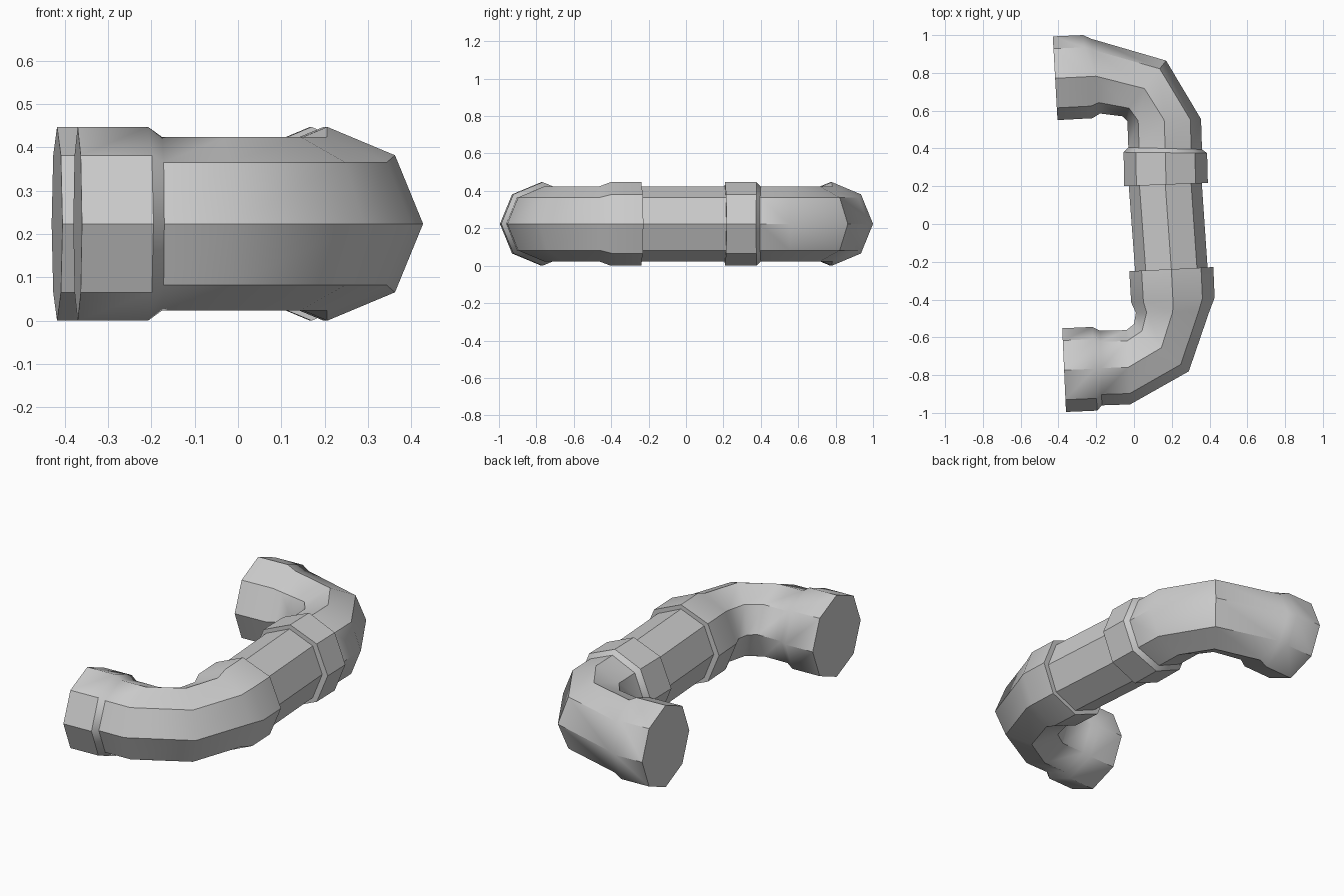
import bpy, bmesh, math
from mathutils import Vector

if "Cube" in bpy.data.objects:
    bpy.data.objects.remove(bpy.data.objects["Cube"])

CZ = 0.2235          # height of the pipe axis
R, RC = 0.2, 0.2235  # pipe and collar radius


def loft(name, rings):
    """Octagonal tube; each ring is (inner x, inner y, outer x, outer y, z radius)."""
    bm = bmesh.new()
    loops = []
    for ix, iy, ox, oy, rz in rings:
        mid = Vector(((ix + ox) / 2, (iy + oy) / 2, CZ))
        half = Vector(((ox - ix) / 2, (oy - iy) / 2, 0))
        loops.append([bm.verts.new(mid + half * math.cos(i * math.pi / 4)
                                   + Vector((0, 0, rz * math.sin(i * math.pi / 4))))
                      for i in range(8)])
    for a, b in zip(loops, loops[1:]):
        for i in range(8):
            j = (i + 1) % 8
            bm.faces.new((a[i], a[j], b[j], b[i]))
    bm.faces.new(loops[0])
    bm.faces.new(loops[-1])
    bmesh.ops.recalc_face_normals(bm, faces=bm.faces)
    mesh = bpy.data.meshes.new(name)
    bm.to_mesh(mesh)
    bm.free()
    obj = bpy.data.objects.new(name, mesh)
    bpy.context.collection.objects.link(obj)
    bpy.ops.object.select_all(action='DESELECT')
    obj.select_set(True)
    bpy.context.view_layer.objects.active = obj
    bpy.ops.object.shade_smooth_by_angle(angle=math.radians(40))
    return obj


# Rear elbow: end collar, bend, collar over the straight pipe
loft("rear_elbow", [
    (-0.405, 0.550, -0.430, 0.993, RC),
    (-0.220, 0.560, -0.270, 1.000, RC),
    (-0.180, 0.585, -0.225, 0.980, R),
    (-0.060, 0.570, 0.170, 0.865, R),
    (-0.035, 0.545, 0.355, 0.555, R),
    (-0.030, 0.405, 0.360, 0.395, R),
    (-0.055, 0.380, 0.387, 0.375, RC),
    (-0.052, 0.200, 0.391, 0.217, RC),
])

# Front elbow
loft("front_elbow", [
    (-0.380, -0.552, -0.360, -0.995, RC),
    (-0.220, -0.545, -0.195, -0.988, RC),
    (-0.180, -0.565, -0.170, -0.960, R),
    (-0.040, -0.562, -0.020, -0.955, R),
    (0.000, -0.530, 0.290, -0.780, R),
    (0.010, -0.470, 0.400, -0.460, R),
    (-0.015, -0.415, 0.427, -0.390, RC),
    (-0.025, -0.250, 0.420, -0.228, RC),
])

# Straight pipe joining both elbows
loft("straight_pipe", [
    (-0.035, 0.300, 0.352, 0.318, R),
    (0.012, -0.330, 0.395, -0.312, R),
])
